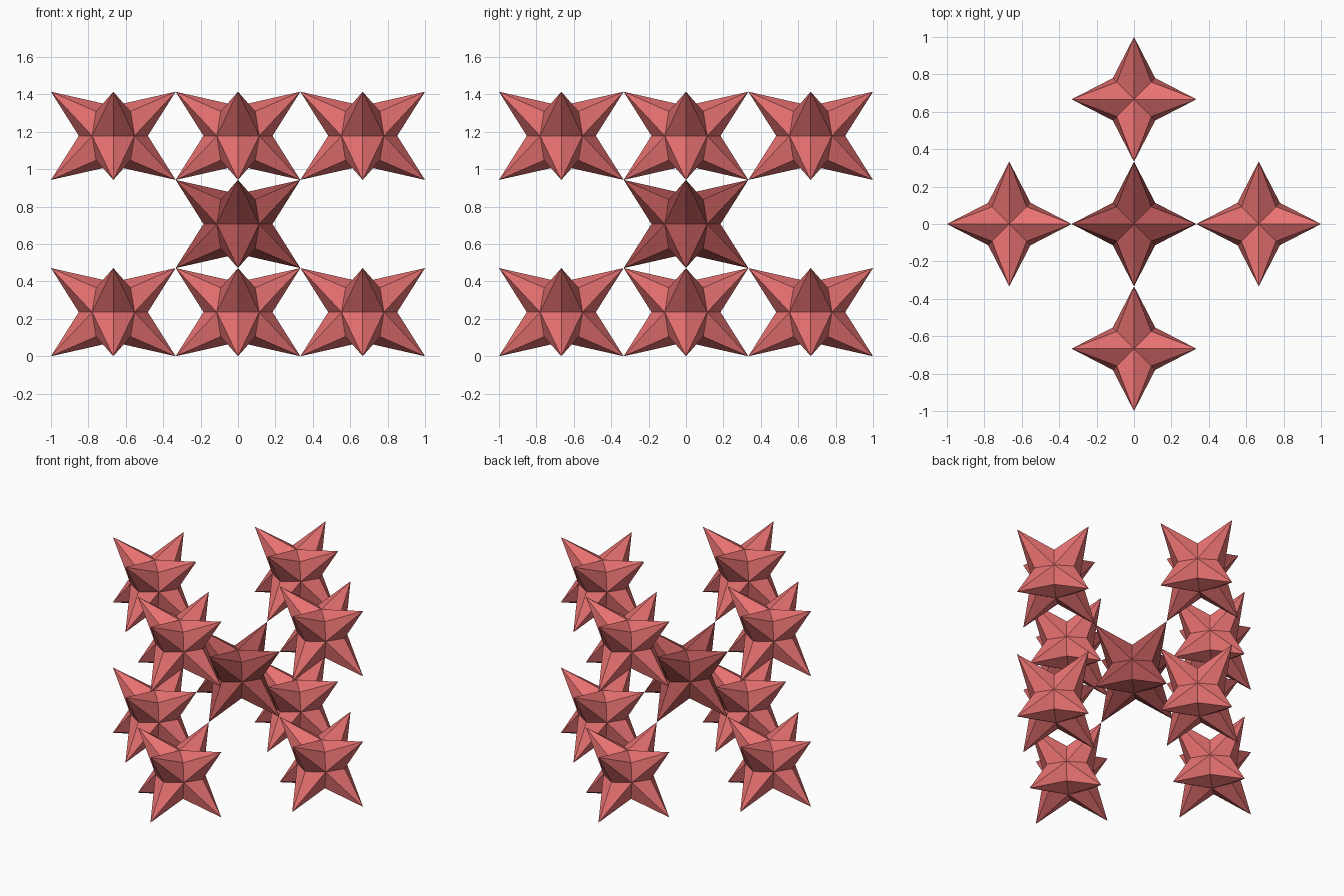
import bpy, math
from itertools import product
from mathutils import Matrix, Vector

if "Cube" in bpy.data.objects:
    bpy.data.objects.remove(bpy.data.objects["Cube"])

H = 2 / (6 * math.sqrt(2))       # half edge of the cube spanned by one star's tips
FACE, EDGE = 0.68, 0.554         # how far the dents at face centres and edges sit
TURN = Matrix.Rotation(math.pi / 4, 3, 'Z')


def material(name, colour):
    mat = bpy.data.materials.new(name)
    mat.diffuse_color = (*colour, 1)
    mat.use_nodes = True
    mat.node_tree.nodes["Principled BSDF"].inputs["Base Color"].default_value = mat.diffuse_color
    return mat


def star_mesh(name, mat):
    # 26 directions of a subdivided cube: 8 tips, 12 edge dents, 6 face dents
    scale = {1: FACE, 2: EDGE, 3: 1.0}
    dirs = [d for d in product((-1, 0, 1), repeat=3) if any(d)]
    index = {d: i for i, d in enumerate(dirs)}
    verts = [TURN @ (Vector(d) * H * scale[sum(map(abs, d))]) for d in dirs]
    faces = []
    for tip in product((-1, 1), repeat=3):
        for a in range(3):
            for b in range(3):
                if a == b:
                    continue
                f = tuple(tip[k] if k == a else 0 for k in range(3))
                e = tuple(tip[k] if k in (a, b) else 0 for k in range(3))
                tri = [f, e, tip]
                # keep the winding outward
                if Vector(f).cross(Vector(e)).dot(Vector(tip)) < 0:
                    tri.reverse()
                faces.append([index[v] for v in tri])
    mesh = bpy.data.meshes.new(name)
    mesh.from_pydata(verts, [], faces)
    mesh.materials.append(mat)
    mesh.update()
    return mesh


def place(name, mesh, location):
    obj = bpy.data.objects.new(name, mesh)
    obj.location = location
    bpy.context.collection.objects.link(obj)


# eight corner stars and one darker star in the middle
corner = star_mesh("corner_star", material("red", (0.80, 0.165, 0.165)))
centre = star_mesh("centre_star", material("dark_red", (0.43, 0.085, 0.085)))
middle = Vector((0, 0, 3 * H))
for i, c in enumerate(product((-1, 1), repeat=3)):
    place(f"corner_star_{i + 1}", corner, middle + TURN @ (Vector(c) * 2 * H))
place("centre_star", centre, middle)
